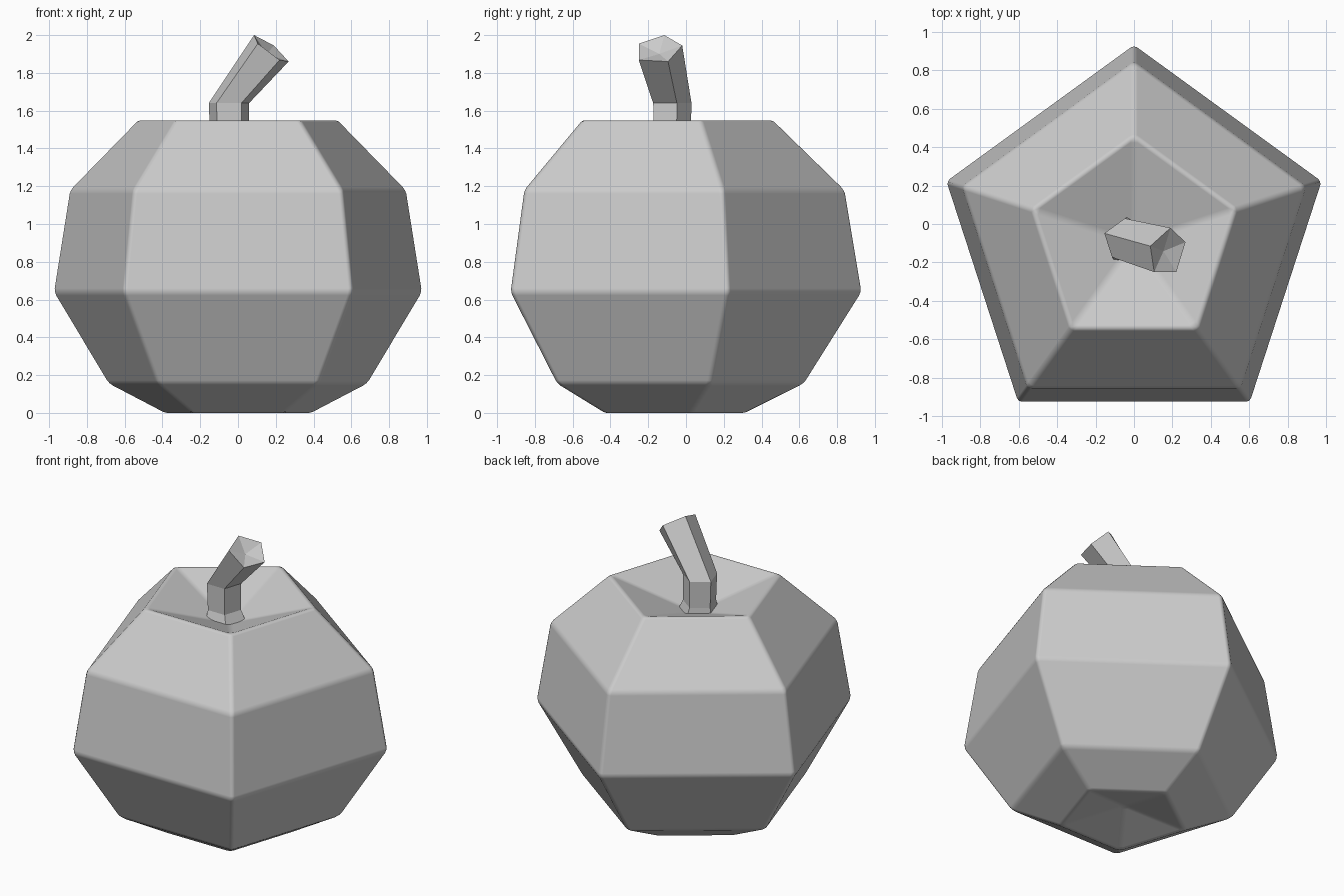
import bpy, bmesh, math
from mathutils import Vector

if "Cube" in bpy.data.objects:
    bpy.data.objects.remove(bpy.data.objects["Cube"])

SIDES = 5


def ring(cx, cy, z, r):
    # pentagon with one corner pointing to the back
    angles = [math.radians(90 - 72 * i) for i in range(SIDES)]
    return [Vector((cx + r * math.cos(a), cy + r * math.sin(a), z)) for a in angles]


def loft(name, rings, bottom_tip, top_tip):
    # skin consecutive rings and close both ends with a fan to a point
    bm = bmesh.new()
    loops = [[bm.verts.new(p) for p in r] for r in rings]
    lo, hi = bm.verts.new(bottom_tip), bm.verts.new(top_tip)
    for i in range(SIDES):
        j = (i + 1) % SIDES
        for a, b in zip(loops, loops[1:]):
            bm.faces.new((a[i], a[j], b[j], b[i]))
        bm.faces.new((loops[0][j], loops[0][i], lo))
        bm.faces.new((loops[-1][i], loops[-1][j], hi))
    bmesh.ops.recalc_face_normals(bm, faces=bm.faces[:])
    mesh = bpy.data.meshes.new(name)
    bm.to_mesh(mesh)
    bm.free()
    obj = bpy.data.objects.new(name, mesh)
    bpy.context.collection.objects.link(obj)
    return obj


# Faceted fruit body, dented at the top and bottom, with softened edges
CY = -0.095
profile = [(-0.004, 0.405), (0.155, 0.725), (0.64, 1.03), (1.18, 0.94), (1.555, 0.555)]
body = loft("fruit_body", [ring(0, CY, z, r) for z, r in profile],
            (0, CY, 0.085), (0, CY, 1.37))
bevel = body.modifiers.new("soft_edges", 'BEVEL')
bevel.width = 0.02
bevel.segments = 2
bevel.limit_method = 'ANGLE'
bevel.angle_limit = math.radians(12)
bevel.harden_normals = True
for p in body.data.polygons:
    p.use_smooth = True

# Bent stem with a flared foot and a hollowed slanted tip
tip = [Vector(p) for p in ((0.19, -0.02, 1.945), (0.268, -0.095, 1.86),
                           (0.22, -0.25, 1.868), (0.105, -0.25, 1.955),
                           (0.085, -0.115, 2.0))]
stem_rings = [ring(-0.03, -0.09, 1.38, 0.135),
              ring(-0.045, -0.083, 1.46, 0.108),
              ring(-0.048, -0.083, 1.64, 0.112),
              tip]
centre = sum(tip, Vector()) / SIDES
loft("stem", stem_rings, (-0.03, -0.09, 1.36), centre - Vector((0.02, -0.005, 0.025)))
